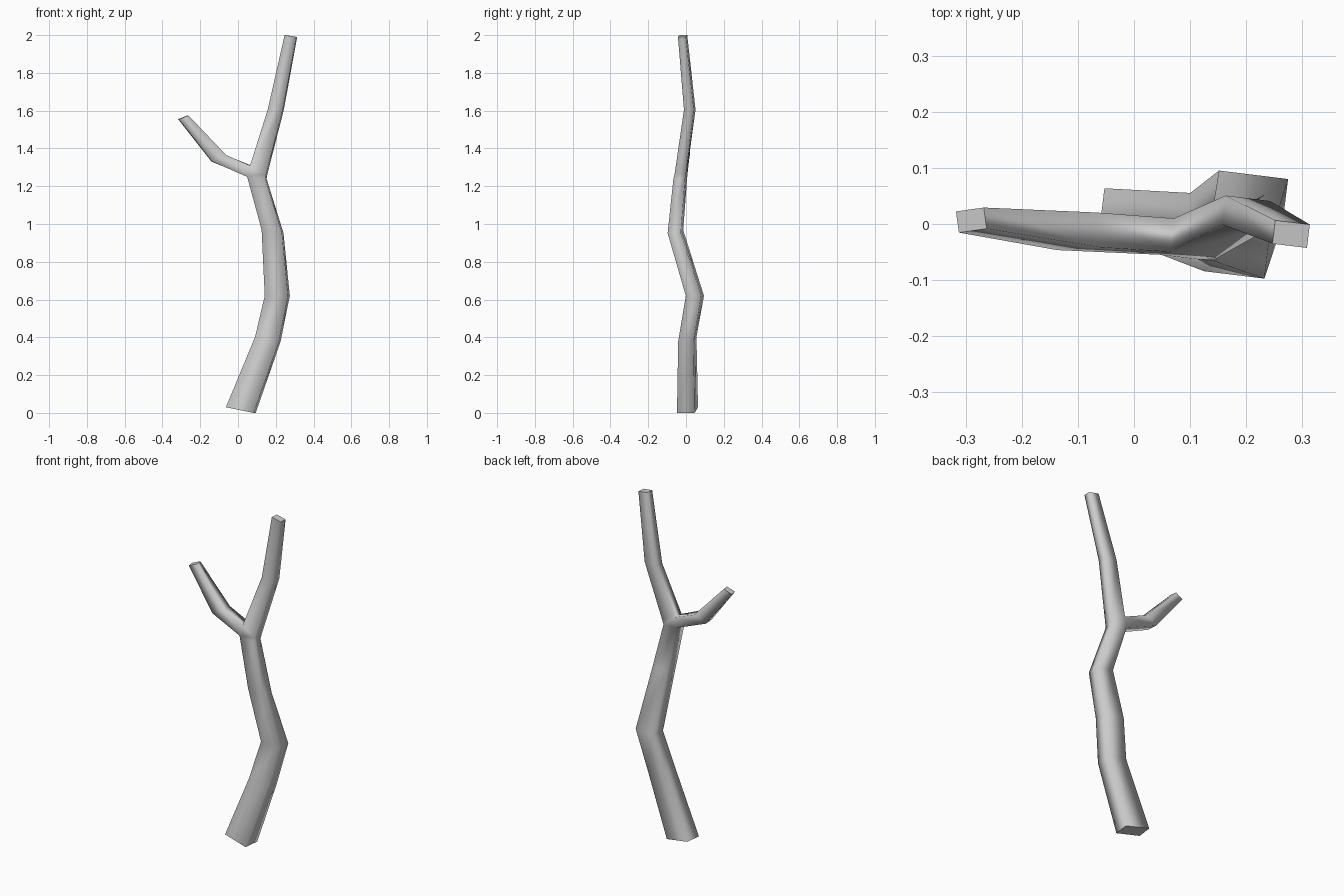
import bpy
import bmesh
from math import cos, sin, radians
from mathutils import Vector

cube = bpy.data.objects.get("Cube")
if cube:
    bpy.data.objects.remove(cube, do_unlink=True)

# One plain grey material
grey = bpy.data.materials.new("pale_grey_bark")
grey.use_nodes = True
colour = (0.6, 0.6, 0.6, 1)
grey.diffuse_color = colour
grey.node_tree.nodes["Principled BSDF"].inputs["Base Color"].default_value = colour

bm = bmesh.new()


def ring(centre, width, depth, slope, yaw):
    """Four corners: left front, right front, right back, left back."""
    a = radians(yaw)
    u = Vector((cos(a), sin(a), slope)) * width
    v = Vector((-sin(a), cos(a), 0)) * depth
    c = Vector(centre)
    return [bm.verts.new(c + u * i + v * j)
            for i, j in ((-1, -1), (1, -1), (1, 1), (-1, 1))]


def bridge(low, high, skip=None):
    for i in range(4):
        if i != skip:
            j = (i + 1) % 4
            bm.faces.new((low[i], low[j], high[j], high[i])).smooth = True


def cap(corners):
    face = bm.faces.new(corners)
    for edge in face.edges:
        edge.smooth = False


# Trunk: centre, half width, half depth, sideways slope
trunk = [ring(*r, -7) for r in (
    ((0.015, 0.008, 0.015), 0.074, 0.047, -0.2),
    ((0.158, 0.007, 0.39), 0.063, 0.041, -0.2),
    ((0.208, 0.047, 0.62), 0.062, 0.041, 0),
    ((0.183, -0.056, 0.96), 0.054, 0.035, -0.15),
    ((0.10, -0.03, 1.245), 0.048, 0.031, -0.1),
    ((0.11, -0.025, 1.288), 0.043, 0.03, -0.5),
    ((0.20, 0.02, 1.605), 0.040, 0.026, 0),
    ((0.28, -0.018, 1.995), 0.031, 0.021, -0.16),
)]
FORK = 4
for k in range(len(trunk) - 1):
    bridge(trunk[k], trunk[k + 1], skip=3 if k == FORK else None)
cap(trunk[0][::-1])
cap(trunk[-1])

# Side branch grows out of the open left face of the fork
low, high = trunk[FORK], trunk[FORK + 1]
root = [low[0], high[0], high[3], low[3]]
knee = ring((-0.102, -0.013, 1.348), 0.037, 0.031, 0.47, 4)
tip = ring((-0.29, 0.007, 1.565), 0.025, 0.019, 0.4, 8)
bridge(root, knee)
bridge(knee, tip)
cap(tip)

bmesh.ops.recalc_face_normals(bm, faces=bm.faces)
mesh = bpy.data.meshes.new("forked_branch")
bm.to_mesh(mesh)
bm.free()
mesh.materials.append(grey)
branch = bpy.data.objects.new("forked_branch", mesh)
bpy.context.collection.objects.link(branch)
